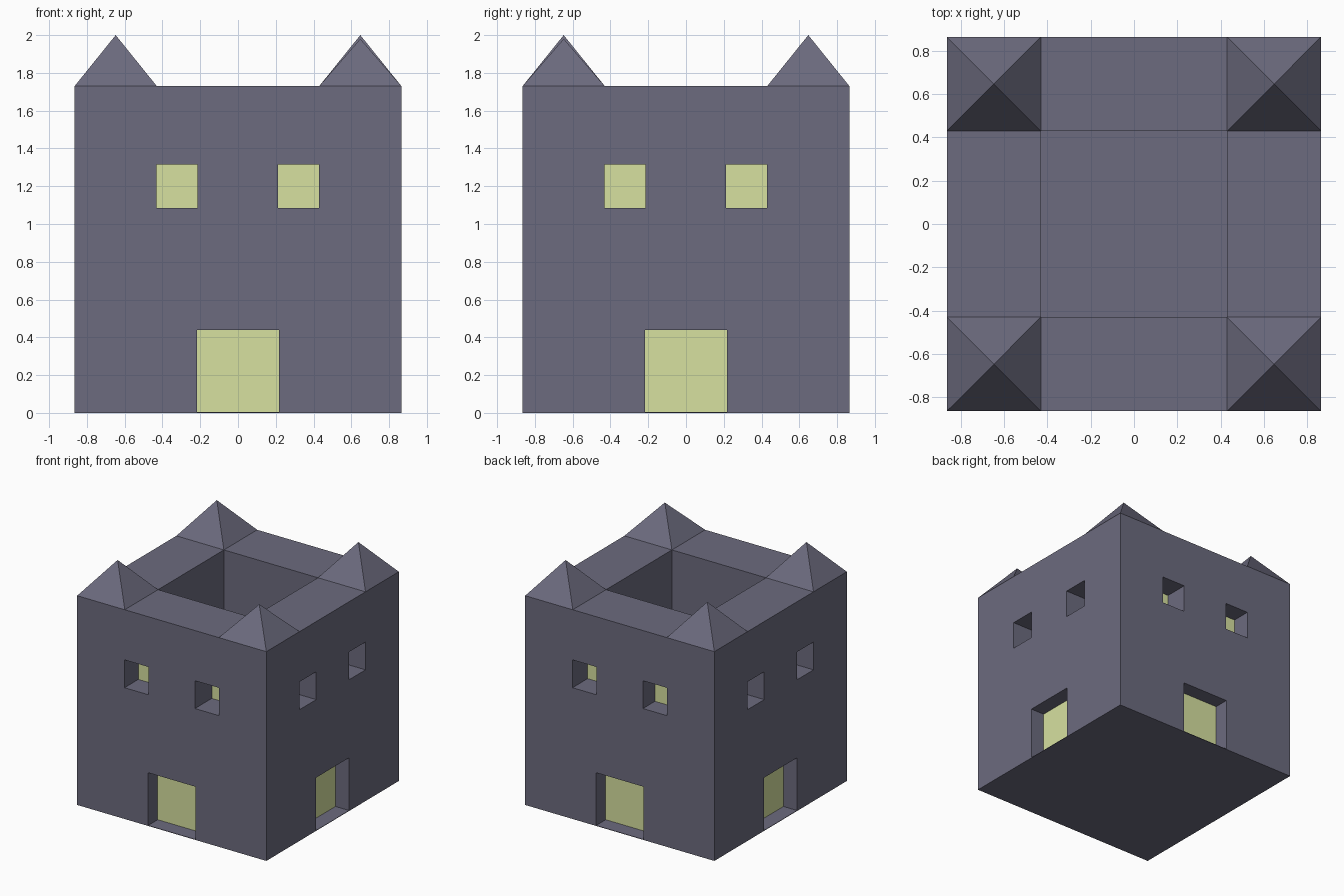
import bpy, math
from mathutils import Matrix

if "Cube" in bpy.data.objects:
    bpy.data.objects.remove(bpy.data.objects["Cube"])

H = 0.865          # half width of the keep
C = 0.43           # half width of the open courtyard
D = 0.216          # half width of a doorway


def material(name, rgb):
    m = bpy.data.materials.new(name)
    m.diffuse_color = (*rgb, 1)
    m.use_nodes = True
    m.node_tree.nodes["Principled BSDF"].inputs["Base Color"].default_value = m.diffuse_color
    return m


stone = material("stone", (0.15, 0.147, 0.21))
glow = material("glow", (0.68, 0.75, 0.35))


def box(name, lo, hi, mat=stone, turn=0):
    """Box between two corners, turned about the vertical centre line."""
    bpy.ops.mesh.primitive_cube_add(size=1)
    ob = bpy.context.object
    ob.name = name
    size = [b - a for a, b in zip(lo, hi)]
    mid = [(a + b) / 2 for a, b in zip(lo, hi)]
    ob.data.transform(Matrix.Rotation(turn, 4, 'Z') @ Matrix.Translation(mid)
                      @ Matrix.Diagonal((*size, 1)))
    ob.data.materials.append(mat)
    return ob


def cut(target, cutter):
    mod = target.modifiers.new("cut", 'BOOLEAN')
    mod.operation = 'DIFFERENCE'
    mod.solver = 'EXACT'
    mod.object = cutter
    bpy.context.view_layer.objects.active = target
    bpy.ops.object.modifier_apply(modifier=mod.name)
    bpy.data.objects.remove(cutter)


# Keep with an open courtyard
keep = box("keep", (-H, -H, 0), (H, H, 1.73))
cut(keep, box("courtyard_cutter", (-C, -C, 0.006), (C, C, 2)))

# Crossing door passages
for i in range(2):
    cut(keep, box("passage_cutter", (-D, -1, 0.004), (D, 1, 0.44),
                  turn=i * math.pi / 2))

# Per side: glowing door panel and two recessed glowing windows
window_depths = [(0.18, 0.22), (0.19, 0.19), (0.197, 0.157), (0.19, 0.19)]
for i, depths in enumerate(window_depths):
    turn = i * math.pi / 2
    y = -H + 0.125
    box(f"door_panel_{i}", (-D, y, 0.004), (D, y + 0.01, 0.44), glow, turn)
    for x, depth in zip((-0.432, D - 0.004), depths):
        y = -H + depth
        lo, hi = (x, y, 1.085), (x + 0.218, y + 0.01, 1.315)
        cut(keep, box("window_cutter", (lo[0], -1, lo[2]), hi, turn=turn))
        box(f"window_panel_{i}", lo, hi, glow, turn)

# Corner spires
for sx in (-1, 1):
    for sy in (-1, 1):
        height = 0.25 if (sx, sy) == (1, -1) else 0.27
        bpy.ops.mesh.primitive_cone_add(vertices=4, radius1=1, radius2=0, depth=1)
        spire = bpy.context.object
        spire.name = "corner_spire"
        w = (H - C) / math.sqrt(2)
        spire.data.transform(
            Matrix.Translation((sx * (H + C) / 2, sy * (H + C) / 2, 1.73 + height / 2))
            @ Matrix.Diagonal((w, w, height, 1)) @ Matrix.Rotation(math.pi / 4, 4, 'Z'))
        spire.data.materials.append(stone)
